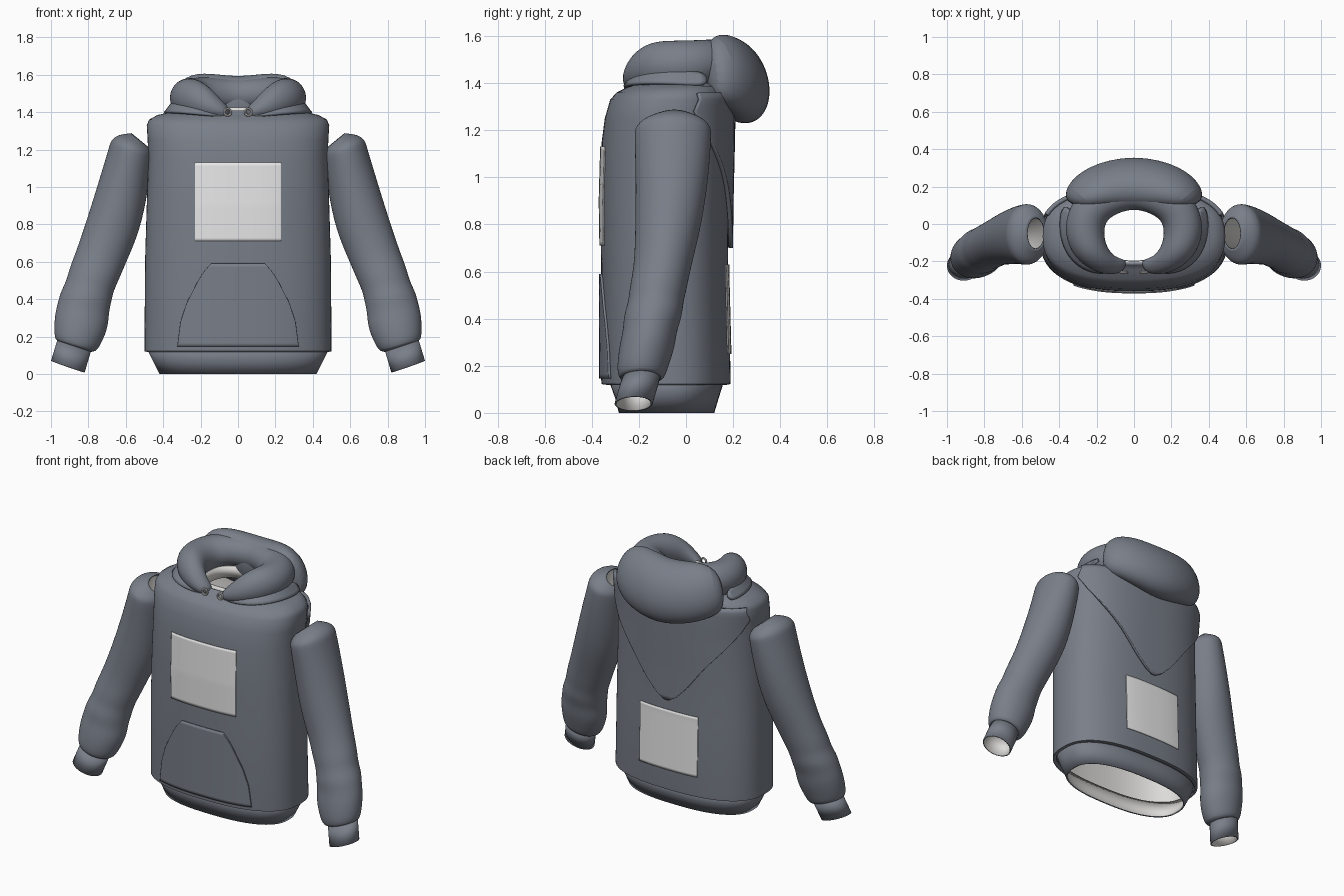
import bpy, bmesh, math
from mathutils import Vector

if "Cube" in bpy.data.objects:
    bpy.data.objects.remove(bpy.data.objects["Cube"], do_unlink=True)


def material(name, rgb):
    m = bpy.data.materials.new(name)
    m.use_nodes = True
    m.diffuse_color = (*rgb, 1)
    bsdf = m.node_tree.nodes["Principled BSDF"]
    bsdf.inputs["Base Color"].default_value = (*rgb, 1)
    bsdf.inputs["Roughness"].default_value = 0.8
    return m


FABRIC = material("slate fabric", (0.19, 0.21, 0.25))
LINING = material("pale lining", (0.72, 0.71, 0.69))
PRINT = material("white panel", (0.8, 0.8, 0.8))


def lerp_rows(rows, t):
    """Interpolate rows whose first entry is the key."""
    t = min(max(t, rows[0][0]), rows[-1][0])
    for a, b in zip(rows, rows[1:]):
        if t <= b[0]:
            f = (t - a[0]) / (b[0] - a[0])
            return [p + (q - p) * f for p, q in zip(a[1:], b[1:])]


def make(name, bm, mats, mirror=False, subsurf=0, thick=0, lined=False):
    mesh = bpy.data.meshes.new(name)
    bm.to_mesh(mesh)
    bm.free()
    obj = bpy.data.objects.new(name, mesh)
    bpy.context.scene.collection.objects.link(obj)
    for m in mats:
        mesh.materials.append(m)
    bpy.ops.object.select_all(action='DESELECT')
    obj.select_set(True)
    bpy.context.view_layer.objects.active = obj
    bpy.ops.object.shade_smooth_by_angle(angle=math.radians(50))
    if mirror:
        obj.modifiers.new("mirror", 'MIRROR').use_mirror_merge = False
    if subsurf:
        s = obj.modifiers.new("smooth", 'SUBSURF')
        s.levels = s.render_levels = subsurf
    if thick:
        s = obj.modifiers.new("thickness", 'SOLIDIFY')
        s.thickness, s.offset = thick, -1
        s.material_offset = 1 if lined else 0
    return obj


def loft(rings, caps=False):
    """Skin a list of closed rings, listed upwards."""
    bm = bmesh.new()
    vs = [[bm.verts.new(p) for p in r] for r in rings]
    n = len(vs[0])
    for a, b in zip(vs, vs[1:]):
        for j in range(n):
            k = (j + 1) % n
            bm.faces.new((a[j], a[k], b[k], b[j]))
    if caps:
        bm.faces.new(vs[0])
        bm.faces.new(vs[-1])
        bmesh.ops.recalc_face_normals(bm, faces=bm.faces)
    return bm


# Torso: z, half width, front y, back y
POWER = 2.5
BODY = [(0.118, 0.485, -0.33, 0.165), (0.122, 0.5, -0.358, 0.188),
        (0.14, 0.5, -0.36, 0.19), (0.6, 0.497, -0.36, 0.178),
        (0.9, 0.488, -0.365, 0.182), (1.15, 0.48, -0.358, 0.188),
        (1.25, 0.483, -0.345, 0.19), (1.33, 0.488, -0.322, 0.188),
        (1.36, 0.475, -0.295, 0.18), (1.385, 0.43, -0.245, 0.165),
        (1.4, 0.36, -0.22, 0.14), (1.41, 0.2, -0.215, 0.1)]


def oval(z, hx, yf, yb, n=96):
    pts = []
    for j in range(n):
        t = 2 * math.pi * j / n
        c, s = math.cos(t), math.sin(t)
        e = 2 / POWER
        pts.append((hx * math.copysign(abs(c) ** e, c),
                    (yf + yb) / 2 + (yb - yf) / 2 * math.copysign(abs(s) ** e, s), z))
    return pts


def surface_y(x, z, side, off):
    hx, yf, yb = lerp_rows(BODY, z)
    r = max(0, 1 - min(1, abs(x) / (hx + off)) ** POWER) ** (1 / POWER)
    return (yf + yb) / 2 + side * ((yb - yf) / 2 + off) * r


make("torso", loft([oval(*r) for r in BODY]), [FABRIC, LINING], thick=0.01, lined=True)
make("waistband", loft([oval(*r) for r in [(0, 0.42, -0.285, 0.12), (0.06, 0.45, -0.3, 0.138),
                                          (0.13, 0.485, -0.325, 0.16)]]),
     [FABRIC, LINING], thick=0.01, lined=True)
make("neck_lining", loft([oval(1.35, 0.17, -0.2, 0.1), oval(1.425, 0.17, -0.2, 0.1)]),
     [LINING], thick=0.005)


# Panels that follow the torso: rows of z and half width
def panel(name, rows, side, off, mat, thick, nx=24, nz=24):
    bm = bmesh.new()
    grid = []
    for i in range(nz + 1):
        z = rows[0][0] + (rows[-1][0] - rows[0][0]) * i / nz
        hw = lerp_rows(rows, z)[0]
        xs = [hw * math.sin(math.pi * (j / nx - 0.5)) for j in range(nx + 1)]
        grid.append([bm.verts.new((x, surface_y(x, z, side, off), z)) for x in xs])
    for a, b in zip(grid, grid[1:]):
        for j in range(nx):
            quad = (a[j], a[j + 1], b[j + 1], b[j])
            bm.faces.new(quad if side < 0 else quad[::-1])
    return make(name, bm, [mat], thick=thick)


panel("front_print", [(0.71, 0.23), (1.13, 0.23)], -1, 0.006, PRINT, 0.005)
panel("back_print", [(0.25, 0.205), (0.63, 0.205)], 1, 0.006, PRINT, 0.005)
panel("front_pocket", [(0.147, 0.325), (0.28, 0.308), (0.38, 0.275), (0.5, 0.213),
                       (0.545, 0.185), (0.59, 0.145)], -1, 0.01, FABRIC, 0.012)
panel("hood_point", [(0.7, 0.015), (0.715, 0.05), (0.8, 0.135), (0.95, 0.25), (1.1, 0.38),
                     (1.2, 0.45), (1.28, 0.485), (1.36, 0.47)], 1, 0.02, FABRIC, 0.018)


# Sleeves: inner x z, outer x z, front y, back y
def sleeve_ring(xi, zi, xo, zo, y0, y1, n=20):
    pts = []
    for j in range(n):
        c, s = math.cos(2 * math.pi * j / n), math.sin(2 * math.pi * j / n)
        pts.append(((xi + xo) / 2 + (xo - xi) / 2 * c, (y0 + y1) / 2 + (y1 - y0) / 2 * s,
                    (zi + zo) / 2 + (zo - zi) / 2 * c))
    return pts


SLEEVE = [(0.785, 0.118, 0.965, 0.178, -0.272, -0.107),
          (0.757, 0.12, 0.978, 0.185, -0.288, -0.09),
          (0.73, 0.16, 0.985, 0.225, -0.295, -0.075),
          (0.692, 0.25, 0.982, 0.315, -0.285, -0.045),
          (0.69, 0.32, 0.965, 0.38, -0.268, -0.038),
          (0.677, 0.38, 0.95, 0.44, -0.267, -0.015),
          (0.665, 0.44, 0.918, 0.5, -0.246, -0.01),
          (0.637, 0.5, 0.905, 0.56, -0.242, 0.005),
          (0.595, 0.6, 0.865, 0.66, -0.22, 0.025),
          (0.52, 0.77, 0.805, 0.84, -0.217, 0.07),
          (0.48, 0.98, 0.74, 1.05, -0.215, 0.1),
          (0.455, 1.15, 0.69, 1.215, -0.222, 0.11),
          (0.455, 1.175, 0.683, 1.245, -0.218, 0.108),
          (0.46, 1.195, 0.65, 1.28, -0.19, 0.085),
          (0.475, 1.21, 0.57, 1.288, -0.135, 0.035)]
make("sleeves", loft([sleeve_ring(*r) for r in SLEEVE]), [FABRIC, LINING],
     mirror=True, subsurf=2, thick=0.008, lined=True)
CUFF = [(0.82, 0.008, 1.0, 0.07, -0.303, -0.142), (0.785, 0.125, 0.965, 0.185, -0.27, -0.108)]
make("cuffs", loft([sleeve_ring(*r, n=48) for r in CUFF]), [FABRIC, LINING],
     mirror=True, thick=0.008, lined=True)


# Hood: x, y, z, radial half size, vertical half size, swept around the neck
def swept_roll(name, half, shear, n=16):
    mirrored = [(-s[0], *s[1:]) for s in reversed(half[:-1])]
    rings = []
    for x, y, z, rr, rv in half + mirrored:
        out = Vector((x, y + 0.06, 0)).normalized()
        ring = []
        for j in range(n):
            t = 2 * math.pi * j / n
            d = rr * math.cos(t) - shear * rv * math.sin(t)
            ring.append(Vector((x, y, z + rv * math.sin(t))) + out * d)
        rings.append(ring)
    make(name, loft(rings, caps=True), [FABRIC], subsurf=2)


swept_roll("hood_front_roll", [(0.045, -0.225, 1.395, 0.03, 0.025), (0.09, -0.23, 1.415, 0.05, 0.045),
                               (0.16, -0.215, 1.45, 0.067, 0.08), (0.235, -0.15, 1.475, 0.095, 0.105),
                               (0.27, -0.05, 1.475, 0.11, 0.108), (0.25, 0.06, 1.48, 0.11, 0.105),
                               (0.17, 0.13, 1.5, 0.105, 0.09), (0, 0.17, 1.49, 0.085, 0.085)], 0)
swept_roll("hood_back", [(0.325, 0.1, 1.44, 0.045, 0.09), (0.285, 0.14, 1.455, 0.1, 0.15),
                         (0.18, 0.2, 1.435, 0.135, 0.18), (0, 0.225, 1.4, 0.15, 0.19)], 0.2)

# Crossed collar flaps sloping from the shoulders to the front of the neck
bm = bmesh.new()
flap = [[(0.045, -0.245, 1.375), (0.06, -0.22, 1.42)], [(0.16, -0.275, 1.388), (0.17, -0.23, 1.45)],
        [(0.28, -0.25, 1.4), (0.27, -0.19, 1.45)], [(0.37, -0.16, 1.405), (0.33, -0.12, 1.46)],
        [(0.405, -0.03, 1.4), (0.36, -0.03, 1.46)], [(0.39, 0.1, 1.39), (0.34, 0.09, 1.45)]]
cols = [[bm.verts.new(p) for p in c] for c in flap]
for a, b in zip(cols, cols[1:]):
    bm.faces.new((a[0], b[0], b[1], a[1]))
make("collar_flaps", bm, [FABRIC], mirror=True, subsurf=2, thick=0.015)

# Eyelets for the drawstring
for side, label in ((1, "left"), (-1, "right")):
    bpy.ops.mesh.primitive_torus_add(location=(side * 0.055, -0.258, 1.4), major_radius=0.018,
                                     minor_radius=0.006, major_segments=20, minor_segments=8,
                                     rotation=(math.pi / 2, 0, 0))
    ring = bpy.context.object
    ring.name = label + "_eyelet"
    ring.data.materials.append(LINING)
    bpy.ops.object.shade_smooth_by_angle()
